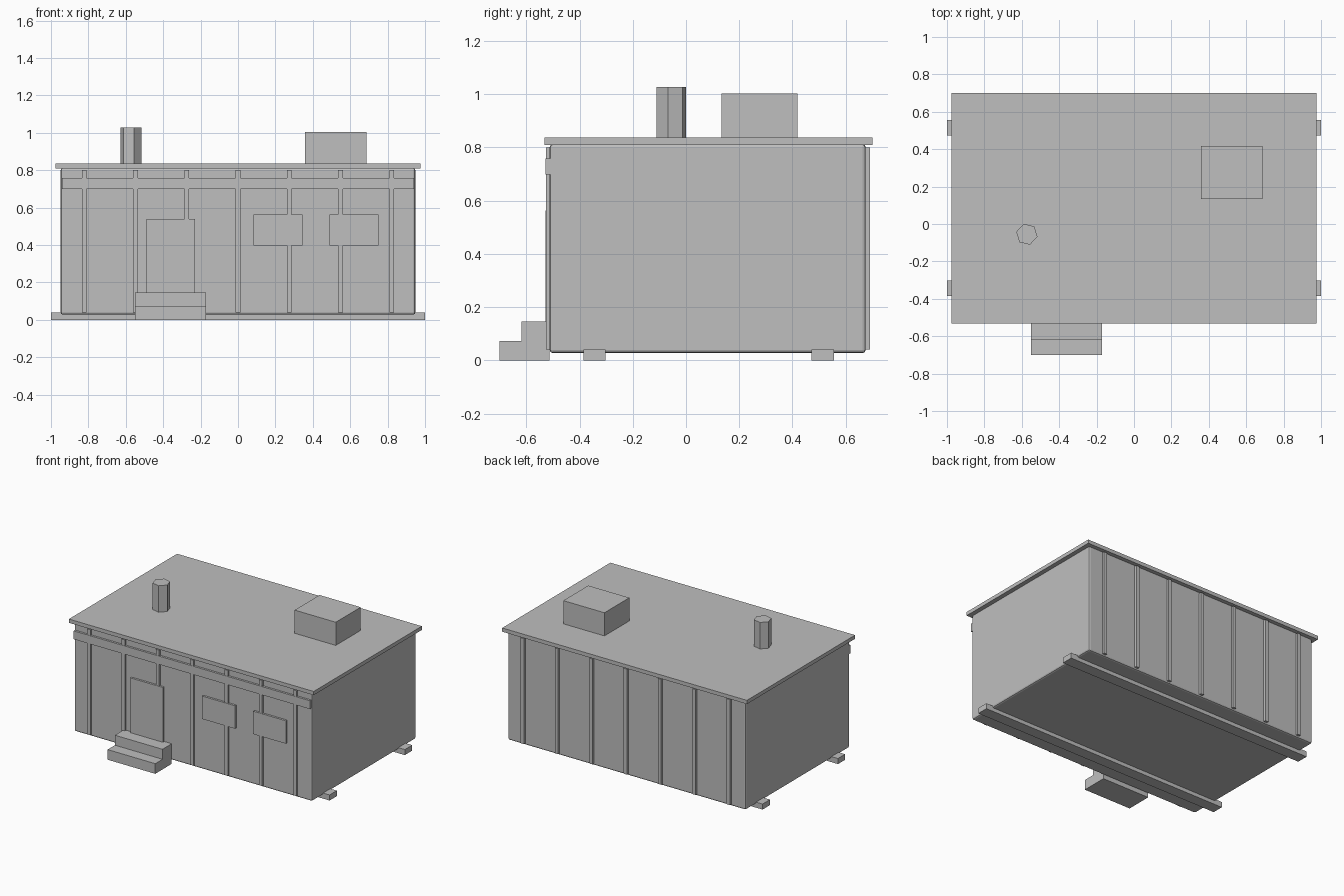
import bpy
import bmesh
import math
from mathutils import Matrix, Vector

if "Cube" in bpy.data.objects:
    bpy.data.objects.remove(bpy.data.objects["Cube"], do_unlink=True)

GREY = (0.52, 0.52, 0.52, 1)
paint = bpy.data.materials.new("light grey paint")
paint.use_nodes = True
paint.diffuse_color = GREY
paint.node_tree.nodes["Principled BSDF"].inputs["Base Color"].default_value = GREY


def add_object(name, bm):
    bmesh.ops.recalc_face_normals(bm, faces=bm.faces)
    mesh = bpy.data.meshes.new(name)
    bm.to_mesh(mesh)
    bm.free()
    mesh.materials.append(paint)
    obj = bpy.data.objects.new(name, mesh)
    bpy.context.scene.collection.objects.link(obj)
    return obj


def box(name, x, y, z):
    """Box spanning the given (low, high) range on each axis."""
    bm = bmesh.new()
    size = Vector(r[1] - r[0] for r in (x, y, z))
    mid = Vector((r[0] + r[1]) / 2 for r in (x, y, z))
    bmesh.ops.create_cube(bm, size=1, matrix=Matrix.Translation(mid) @ Matrix.Diagonal((*size, 1)))
    return add_object(name, bm)


# Cabin body with softened edges
body = box("cabin_body", (-0.948, 0.948), (-0.512, 0.675), (0.027, 0.812))
bevel = body.modifiers.new("soft edges", 'BEVEL')
bevel.width = 0.012
bevel.segments = 2

# Roof slab and skids
box("roof", (-0.976, 0.976), (-0.532, 0.70), (0.809, 0.836))
box("front_skid", (-1, 1), (-0.385, -0.303), (0, 0.04))
box("back_skid", (-1, 1), (0.472, 0.556), (0, 0.04))

# Upright wall ribs on the front and back
SPACING = 0.274
for i in range(-3, 4):
    x = i * SPACING
    span = (x - 0.013, x + 0.013)
    box(f"front_rib_{i + 4}", span, (-0.525, -0.505), (0.04, 0.80))
    box(f"back_rib_{i + 4}", span, (0.665, 0.692), (0.04, 0.80))

# Trim band, door and windows
FACE = (-0.527, -0.505)
box("front_trim_band", (-0.942, 0.942), (-0.527, -0.508), (0.698, 0.758))
box("door", (-0.49, -0.23), FACE, (0.06, 0.54))
box("inner_window", (0.083, 0.345), FACE, (0.397, 0.562))
box("outer_window", (0.49, 0.75), FACE, (0.397, 0.562))

# Entrance steps, from a stepped side profile
bm = bmesh.new()
profile = [(-0.70, 0), (-0.512, 0), (-0.512, 0.145),
           (-0.617, 0.145), (-0.617, 0.073), (-0.70, 0.073)]
side = bm.faces.new([bm.verts.new((-0.55, y, z)) for y, z in profile])
grown = bmesh.ops.extrude_face_region(bm, geom=[side])
moved = [v for v in grown["geom"] if isinstance(v, bmesh.types.BMVert)]
bmesh.ops.translate(bm, verts=moved, vec=(0.38, 0, 0))
add_object("entrance_steps", bm)

# Rooftop unit and six-sided chimney
box("rooftop_unit", (0.358, 0.686), (0.134, 0.418), (0.83, 1.003))
bm = bmesh.new()
bmesh.ops.create_cone(bm, cap_ends=True, segments=6, radius1=0.058, radius2=0.058, depth=0.197)
# Turn so that one corner sits 13 degrees clockwise of +x
corner = max(bm.verts, key=lambda v: v.co.x).co
turn = math.radians(-13) - math.atan2(corner.y, corner.x)
bm.transform(Matrix.Translation((-0.573, -0.055, 0.9285)) @ Matrix.Rotation(turn, 4, 'Z'))
add_object("chimney", bm)
